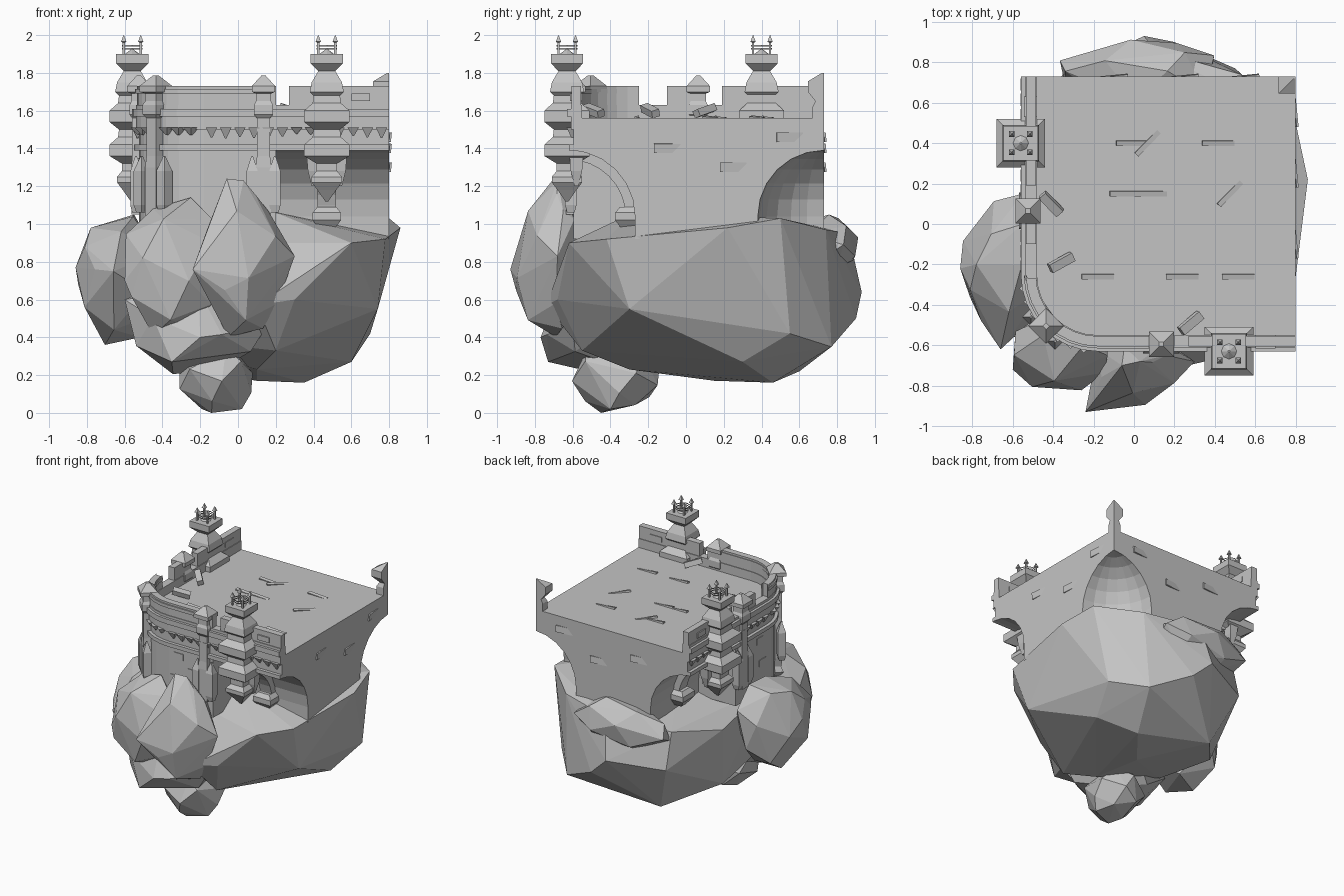
import bpy, bmesh, math, random
from mathutils import Matrix, Vector

if "Cube" in bpy.data.objects:
    bpy.data.objects.remove(bpy.data.objects["Cube"])
random.seed(4)

stone = bpy.data.materials.new("grey_stone")
stone.use_nodes = True
stone.diffuse_color = (.55, .55, .55, 1)
stone.node_tree.nodes["Principled BSDF"].inputs["Base Color"].default_value = stone.diffuse_color

# Main dimensions
right, back = .8, .73            # cut ends of the terrace
floor, top = 1.56, 1.73          # floor and parapet heights
corner_x, corner_y = -.18, -.25  # centre of the rounded corner
shift = right - back             # offset of the mirror diagonal
turret_x, turret_y = .47, -.63
spring_y, spring_z = -.62, 1.04  # centre line of the vaults
diagonal = math.pi / 4


def finish(name, bm):
    bmesh.ops.remove_doubles(bm, verts=bm.verts, dist=.0001)
    bmesh.ops.recalc_face_normals(bm, faces=bm.faces)
    mesh = bpy.data.meshes.new(name)
    bm.to_mesh(mesh)
    bm.free()
    mesh.materials.append(stone)
    obj = bpy.data.objects.new(name, mesh)
    bpy.context.collection.objects.link(obj)
    return obj


def loft(name, rings):
    """Join equal rings of points into a closed solid."""
    bm = bmesh.new()
    rows = [[bm.verts.new(p) for p in ring] for ring in rings]
    for low, high in zip(rows, rows[1:]):
        for i in range(len(low)):
            bm.faces.new((low[i - 1], low[i], high[i], high[i - 1]))
    bm.faces.new(rows[0])
    bm.faces.new(rows[-1])
    return finish(name, bm)


def prism(name, shape, low, high):
    return loft(name, [[(x, y, z) for x, y in shape] for z in (low, high)])


def block(name, xs, ys, low, high):
    return prism(name, [(xs[0], ys[0]), (xs[1], ys[0]), (xs[1], ys[1]), (xs[0], ys[1])], low, high)


def stack(name, x, y, profile, turn=0, low=-1, high=1):
    """Square stack of (height, half width) sections."""
    signs = [(low, low), (high, low), (high, high), (low, high)]
    spin = Matrix.Rotation(turn, 3, "Z")
    return loft(name, [[Vector((x, y, z)) + spin @ Vector((a * half, b * half, 0)) for a, b in signs]
                       for z, half in profile])


def tilted(name, spot, size, angles):
    bm = bmesh.new()
    bmesh.ops.create_cube(bm, size=1)
    obj = finish(name, bm)
    obj.location, obj.scale, obj.rotation_euler = spot, size, angles


def both(obj):
    """Repeat a front part on the side wall, across the diagonal."""
    bm = bmesh.new()
    bm.from_mesh(obj.data)
    for v in bm.verts:
        v.co = (v.co.y + shift, v.co.x - shift, v.co.z)
    finish(obj.name.replace("front", "side"), bm)


def quarter(radius, steps):
    """Points of a quarter circle."""
    angles = [i * math.pi / 2 / steps for i in range(steps + 1)]
    return [(radius * math.cos(t), radius * math.sin(t)) for t in angles]


def path(radius, x_end=right, y_end=back):
    """Wall line: along the front, round the corner, along the side."""
    bend = [(corner_x - b, corner_y - a) for a, b in quarter(radius, 8)]
    return [(x_end, corner_y - radius)] + bend + [(corner_x - radius, y_end)]


def band(name, inner, outer, low, high, *ends):
    prism(name, path(outer, *ends) + path(inner, *ends)[::-1], low, high)


# Terrace body, hollowed by vaults under both walls and at the open corner
def section(depth, z):
    line = path(.345)
    wall = line[0][1]
    inner = max(wall, spring_y + depth)
    front = [(right, inner), (.2, inner), (.2, wall)]
    side = [(y + shift, x - shift) for x, y in front[::-1]]
    hollow = [(right - a, back - b) for a, b in quarter(depth, 6)]
    return [(x, y, z) for x, y in front + line[1:-1] + side + hollow]


rings = [section(.35, .92)]
rings += [section(a, spring_z + b) for a, b in quarter(.35, 6)]
loft("terrace_body", rings + [section(0, floor)])

# Parapet: low wall, mouldings and raised merlons
band("low_parapet", .3, .36, 1.5, 1.63)
band("ledge_moulding", .33, .38, 1.57, 1.61)
band("lower_moulding", .33, .37, 1.39, 1.42)
band("corner_merlon", .305, .355, 1.6, top, .2, -.27)
band("corner_merlon_coping", .3, .365, 1.69, 1.715, .18, -.28)
block("front_merlon", (.27, right), (-.605, -.555), 1.6, top)
for name, ends in (("middle", (-.1, .1)), ("back", (.19, back))):
    block("side_merlon_" + name, (-.535, -.485), ends, 1.6, top)
both(block("front_merlon_stone", (.6, .7), (-.615, -.55), 1.65, 1.69))

# Hanging teeth under the parapet
for i in range(13):
    both(stack("front_parapet_tooth", corner_x + .04 + i * .075, -.602,
               [(random.uniform(1.45, 1.48), .004), (1.51, .03)]))
for x, y in path(.352)[2:9]:
    stack("corner_parapet_tooth", x, y, [(1.47, .004), (1.51, .03)], diagonal)

# Buttress posts with pyramid caps and small pinnacles
post = [(1.05, .04), (1.3, .04), (1.36, .035), (floor, .035), (1.58, .05), (1.63, .05),
        (1.65, .04), (1.69, .04), (1.7, .062), (top, .062), (1.785, .012)]
pinnacle = [(1.06, .02), (1.1, .03), (1.28, .03), (1.36, .004)]
both(stack("front_buttress", .135, -.595, post))
stack("corner_buttress", -.435, -.505, [(.9, .02), (.94, .045), (.98, .03)] + post, diagonal)
for side in (-.06, .06):
    both(stack("front_buttress_pinnacle", .135 + side, -.61, pinnacle))
    stack("corner_buttress_pinnacle", -.45 + side, -.52 - side, pinnacle, diagonal)

# Corbelled turrets: pointed foot, two flared collars, a waisted head
turret = [(1.12, .008), (1.18, .05), (1.22, .08), (1.25, .08), (1.28, .055), (1.32, .055)]
for z in (1.36, 1.54):
    turret += [(z, .12), (z + .06, .12), (z + .1, .075), (z + .14, .07)]
turret += [(1.7, .09), (1.75, .08), (1.81, .045), (1.85, .085), (1.9, .085)]
both(stack("front_turret", turret_x, turret_y, turret))

# Iron crowns: a faceted boss, four arrow spikes and two rings
bm = bmesh.new()
bmesh.ops.create_cone(bm, cap_ends=True, segments=8, radius1=.045, radius2=.005, depth=.03,
                      matrix=Matrix.Translation((turret_x, turret_y, 1.91)))
both(finish("front_turret_boss", bm))
for a in (-.045, .045):
    for b in (-.045, .045):
        both(stack("front_crown_spike", turret_x + a, turret_y + b,
                   [(1.89, .006), (1.96, .006), (1.965, .014), (2, .001)]))
for z in (1.925, 1.94):
    bm = bmesh.new()
    spot = Matrix.Translation((turret_x, turret_y, z))
    bmesh.ops.create_circle(bm, segments=8, radius=.055, matrix=spot)
    hoop = bmesh.ops.extrude_edge_only(bm, edges=bm.edges)
    rim = [g for g in hoop["geom"] if isinstance(g, bmesh.types.BMVert)]
    bmesh.ops.translate(bm, verts=rim, vec=(0, 0, .008))
    both(finish("front_crown_ring", bm))

# Arched ribs, feet and brackets below the turrets
rib = []
for (a, b), (c, d) in zip(quarter(.36, 8), quarter(.3, 8)):
    rib.append([(turret_x + side, spring_y + y, spring_z + z) for side, y, z in
                ((-.05, a, b), (.05, a, b), (.05, c, d), (-.05, c, d))])
both(loft("front_rib", rib))
both(stack("front_rib_foot", turret_x, -.3, [(.96, .03), (1.02, .075), (1.06, .075), (1.09, .05)]))
for side in (-.07, .07):
    both(stack("front_turret_bracket", turret_x + side, -.58, [(1.2, .01), (1.28, .03), (1.4, .04)]))

# Post on the open corner, cut by both ends of the terrace
stack("corner_post", right, back, [(floor, .06), (1.62, .06), (1.65, .045), (1.7, .085),
                                   (1.755, .085), (1.8, .01)], low=-1, high=0)

# Loose stones and raised slab edges on the floor
for x, y, turn in ((-.41, .1, -.8), (-.36, -.19, .5), (.28, -.49, .7)):
    tilted("loose_stone", (x, y, 1.6), (.13, .045, .04), (.3, .25, turn))
for seam in (-.26, .15, .4):
    for x in (-.1, .15, .45):
        tilted("floor_slab_edge", (x + random.uniform(-.1, .1), seam, floor),
               (.16, .025, .015), (.2, .06, random.choice((0, 0, .8))))

# Proud stones in the walls
for x, z in ((-.1, 1.3), (.02, 1.2), (-.13, 1.12)):
    both(block("front_wall_stone", (x - .04, x + .04), (-.6, -.58), z, z + .05))
for along, z in ((-.1, 1.4), (.25, 1.3), (.55, 1.46)):
    tilted("end_wall_stone", (right, along, z), (.01, .14, .05), (0, .1, .1))
    tilted("back_wall_stone", (along, back, z), (.14, .01, .05), (.1, 0, .1))


# Faceted boulders carrying the terrace
def hull(name, points):
    bm = bmesh.new()
    for p in points:
        bm.verts.new(p)
    result = bmesh.ops.convex_hull(bm, input=bm.verts)
    inside = [g for g in result["geom_interior"] if isinstance(g, bmesh.types.BMVert)]
    bmesh.ops.delete(bm, geom=inside, context="VERTS")
    finish(name, bm)


def boulder(name, centre, radii, tips=(), count=18):
    """Hull of spiral points on an ellipsoid, plus a few jutting tips."""
    points = list(tips)
    for i in range(count):
        z = 1 - (2 * i + 1) / count
        t = i * math.pi * (3 - math.sqrt(5)) + random.uniform(-.3, .3)
        flat = math.sqrt(1 - z * z)
        spot = (flat * math.cos(t), flat * math.sin(t), z)
        points.append([c + r * s for c, r, s in zip(centre, radii, spot)])
    hull(name, points)


hull("main_rock", [
    (.86, .22, .98), (right, .5, 1.03), (.78, -.42, .92), (.6, -.62, .9), (.3, -.68, .6),
    (.1, -.74, .57), (.2, -.55, .33), (.1, -.3, .23), (.35, .46, .16), (.1, .15, .17),
    (.6, .3, .27), (.7, .55, .42), (.74, -.3, .55), (.5, .77, .35), (.2, .9, .5), (.05, .93, .64),
    (.53, .74, .97), (.1, .86, .95), (-.2, .6, .22), (-.35, .75, .6), (-.35, .68, .88),
    (-.53, .3, .8), (-.5, .25, .35), (-.45, -.25, .4), (-.5, -.3, .9), (.2, -.28, 1.06)])
boulder("side_boulder", (-.63, -.2, .7), (.23, .34, .36),
        [(-.86, -.22, .77), (-.73, -.49, .65), (-.66, -.62, .75), (-.75, 0, .8), (-.78, -.2, .98),
         (-.55, 0, 1.05), (-.55, .15, .9)])
boulder("front_boulder", (-.36, -.64, .76), (.27, .2, .37),
        [(-.25, -.6, 1.14), (-.45, -.55, 1.08), (-.6, -.72, .7), (-.13, -.65, 1.02)])
boulder("tall_boulder", (.02, -.7, .78), (.22, .2, .4),
        [(-.06, -.7, 1.24), (.03, -.68, 1.23), (.16, -.65, 1.07), (.3, -.68, .83),
         (-.24, -.93, .76), (-.07, -.9, .65)])
boulder("lower_boulder", (-.22, -.46, .46), (.38, .3, .27),
        [(-.2, -.77, .4), (-.35, -.73, .27), (.16, -.6, .47), (-.6, -.55, .6)])
boulder("bottom_boulder", (-.12, -.37, .2), (.22, .24, .19), [(-.14, -.45, 0), (.02, -.4, .02)])
boulder("back_boulder", (.03, .74, .88), (.43, .18, .18))
